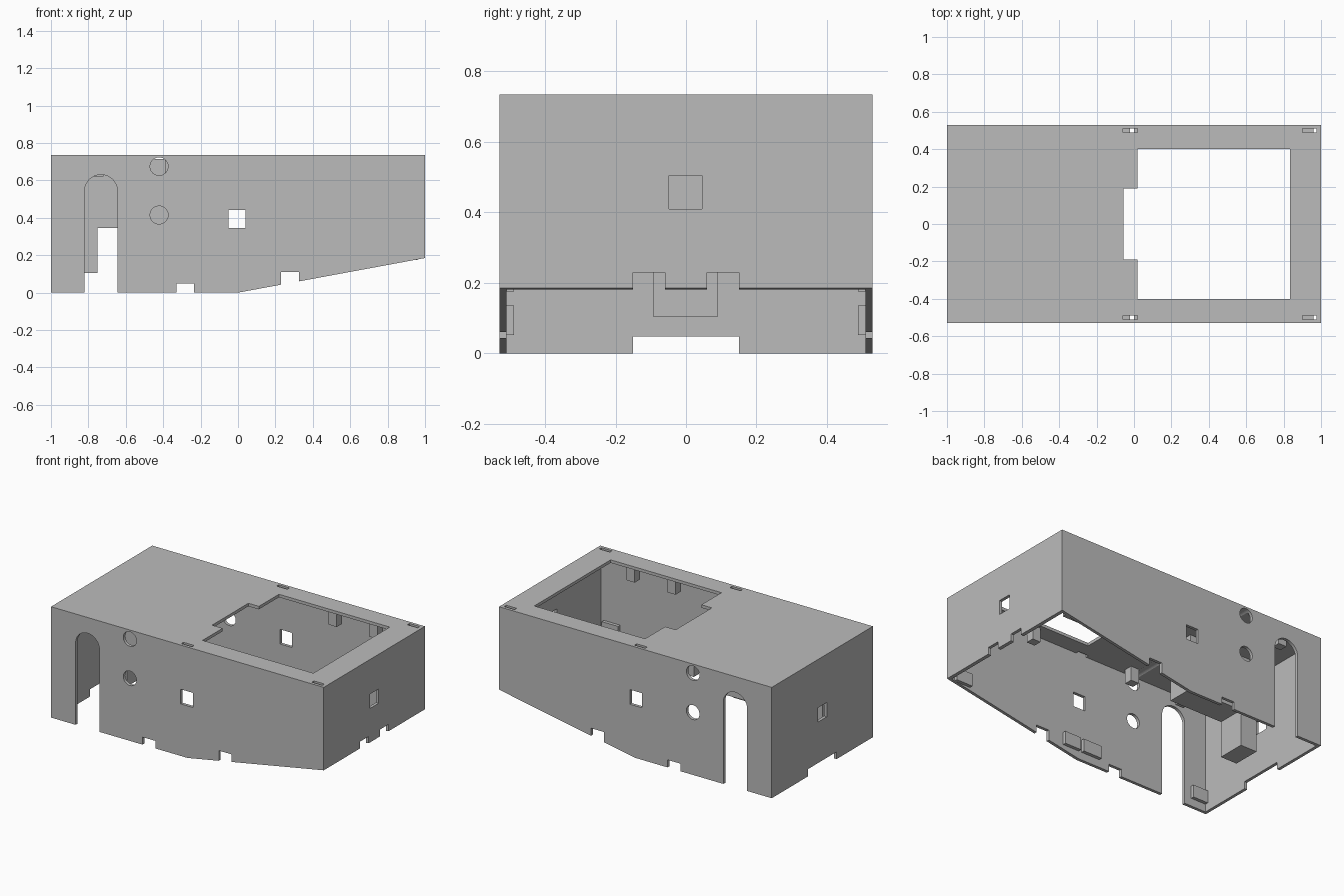
import bpy
import bmesh
import math

cube = bpy.data.objects.get("Cube")
if cube:
    bpy.data.objects.remove(cube, do_unlink=True)

grey = bpy.data.materials.new("plain grey")
grey.use_nodes = True
GREY = (0.5, 0.5, 0.5, 1)
grey.diffuse_color = GREY
grey.node_tree.nodes["Principled BSDF"].inputs["Base Color"].default_value = GREY

L, W, H, T = 1.0, 0.53, 0.735, 0.02      # half length, half width, height, wall


def prism(name, profile, y0, y1):
    """Extrude an (x, z) profile along y."""
    bm = bmesh.new()
    face = bm.faces.new([bm.verts.new((x, y0, z)) for x, z in profile])
    ext = bmesh.ops.extrude_face_region(bm, geom=[face])
    verts = [g for g in ext["geom"] if isinstance(g, bmesh.types.BMVert)]
    bmesh.ops.translate(bm, verts=verts, vec=(0, y1 - y0, 0))
    bmesh.ops.recalc_face_normals(bm, faces=bm.faces)
    mesh = bpy.data.meshes.new(name)
    bm.to_mesh(mesh)
    bm.free()
    mesh.materials.append(grey)
    obj = bpy.data.objects.new(name, mesh)
    bpy.context.collection.objects.link(obj)
    return obj


def box(name, x0, x1, y0, y1, z0, z1):
    return prism(name, [(x0, z0), (x1, z0), (x1, z1), (x0, z1)], y0, y1)


def arc(cx, cz, r, start, end, n):
    step = math.radians(end - start) / n
    return [(cx + r * math.cos(math.radians(start) + i * step),
             cz + r * math.sin(math.radians(start) + i * step)) for i in range(n + 1)]


def cut(target, cutter):
    cutter.hide_render = True
    mod = target.modifiers.new("cut", "BOOLEAN")
    mod.operation = "DIFFERENCE"
    mod.solver = "EXACT"
    mod.object = cutter
    bpy.context.view_layer.objects.active = target
    bpy.ops.object.modifier_apply(modifier=mod.name)
    bpy.data.objects.remove(cutter, do_unlink=True)


# Open-bottomed housing with a rising lower edge
housing = prism("housing", [(-L, 0), (0, 0), (L, 0.185), (L, H), (-L, H)], -W, W)
cut(housing, box("cavity", -L + T, L - T, -W + T, W - T, -1, H - T))

# Openings that pass through both long walls
arch = [(-0.82, -0.1), (-0.645, -0.1)] + arc(-0.7325, 0.543, 0.0875, 0, 180, 24)
cut(housing, prism("arch_cutter", arch, -1, 1))
for z in (0.675, 0.415):
    cut(housing, prism("round_cutter", arc(-0.422, z, 0.048, 0, 352.5, 47), -1, 1))
for x0, x1, z0, z1 in ((-0.05, 0.04, 0.345, 0.442),
                       (-0.33, -0.235, -0.1, 0.05),
                       (0.23, 0.325, -0.1, 0.11)):
    cut(housing, box("wall_cutter", x0, x1, -1, 1, z0, z1))

# End wall windows and lower notches
cut(housing, box("end_cutter", 0.9, 1.1, -0.048, 0.046, 0.41, 0.505))
cut(housing, box("end_cutter", -1.1, -0.9, -0.047, 0.047, 0.32, 0.415))
cut(housing, box("end_cutter", -1.1, -0.9, -0.15, 0.15, -0.1, 0.048))
for y0, y1 in ((-0.15, -0.06), (0.06, 0.15)):
    cut(housing, box("end_cutter", 0.9, 1.1, y0, y1, 0, 0.23))

# Top opening with its side recess, and four narrow slots
cut(housing, box("top_cutter", 0.02, 0.833, -0.4, 0.4, 0.65, 0.8))
cut(housing, box("top_cutter", -0.057, 0.1, -0.19, 0.19, 0.65, 0.8))
for s in (-1, 1):
    y0, y1 = sorted((s * 0.488, s * 0.51))
    for x0, x1 in ((-0.058, 0.02), (0.9, 0.977)):
        cut(housing, box("slot_cutter", x0, x1, y0, y1, 0.65, 0.8))

# Inner post and beam under the closed part of the top
box("inner_post", -0.87, -0.75, -0.093, 0.091, 0.105, H - T)
box("inner_beam", -0.75, -0.36, -0.093, 0.091, 0.345, H - T)

# Retaining clips and hanging pegs along both long walls
for side, s in (("left", 1), ("right", -1)):
    y0, y1 = sorted((s * 0.488, s * (W - T)))
    for x0, x1, z0 in ((-0.98, -0.87, 0.052), (-0.16, -0.022, 0.052),
                       (0, 0.12, 0.052), (0.84, 0.96, 0.175)):
        box("clip_" + side, x0, x1, y0, y1, z0, z0 + 0.083)
    y0, y1 = sorted((s * 0.42, s * 0.475))
    for x in (-0.75, -0.36, 0.4, 0.7):
        box("peg_" + side, x - 0.03, x + 0.03, y0, y1, 0.62, H - T)
